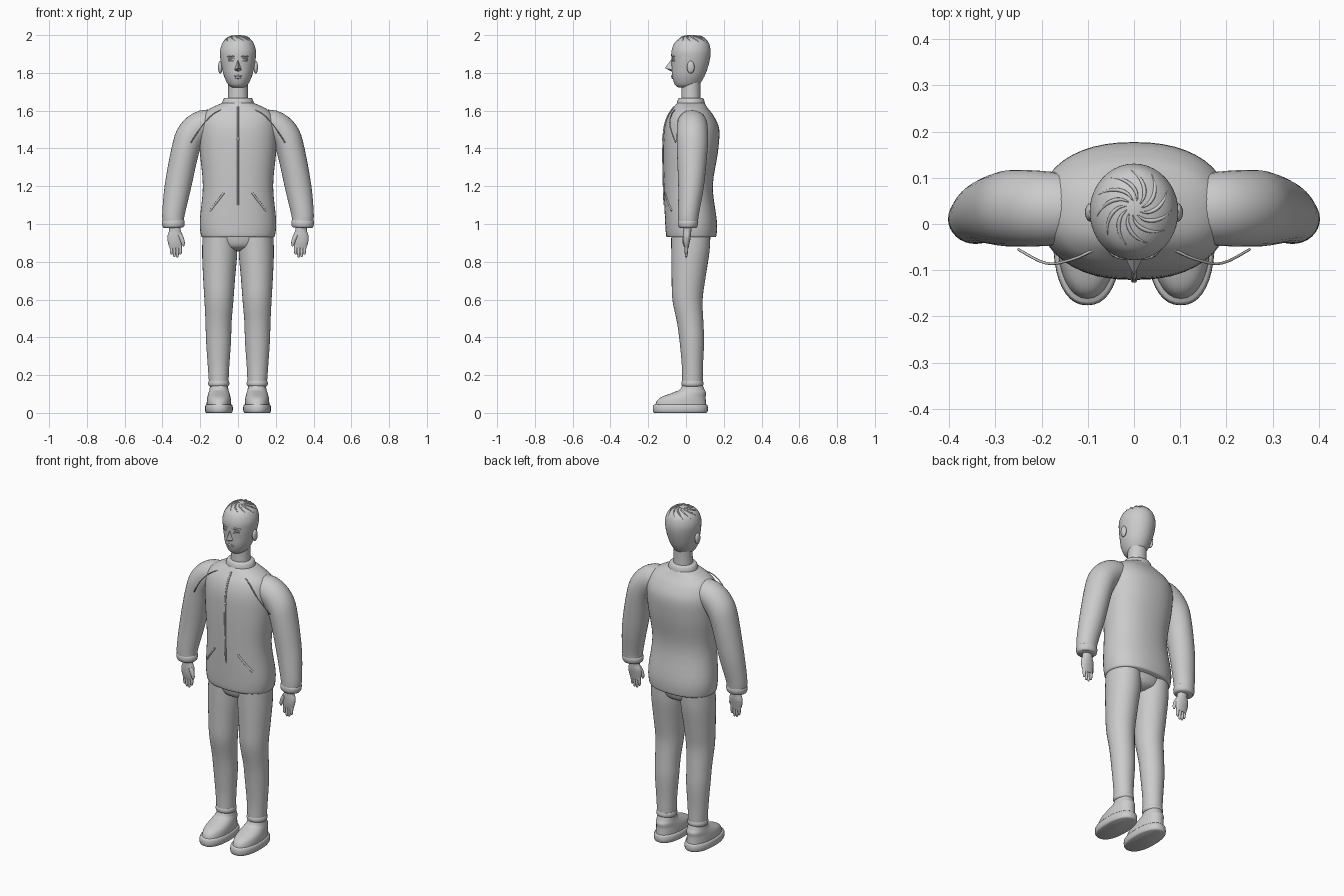
import bpy, bmesh, math
from mathutils import Vector

cube = bpy.data.objects.get("Cube")
if cube:
    bpy.data.objects.remove(cube, do_unlink=True)

grey = bpy.data.materials.new("plain grey")
grey.use_nodes = True
grey.diffuse_color = (0.6, 0.6, 0.6, 1)
grey.node_tree.nodes["Principled BSDF"].inputs["Base Color"].default_value = (0.6, 0.6, 0.6, 1)


def finish(bm, name, angle=50):
    bmesh.ops.recalc_face_normals(bm, faces=bm.faces)
    mesh = bpy.data.meshes.new(name)
    bm.to_mesh(mesh)
    bm.free()
    obj = bpy.data.objects.new(name, mesh)
    bpy.context.collection.objects.link(obj)
    mesh.materials.append(grey)
    bpy.ops.object.select_all(action='DESELECT')
    obj.select_set(True)
    bpy.context.view_layer.objects.active = obj
    bpy.ops.object.shade_smooth_by_angle(angle=math.radians(angle))
    return obj


def spline(keys, steps):
    """Smoothly interpolate the key rings."""
    out = []
    for i in range(len(keys) - 1):
        a, b, c, d = (keys[max(0, min(len(keys) - 1, i + k))] for k in (-1, 0, 1, 2))
        for s in range(steps):
            t = s / steps
            out.append([(2*q + (r - p)*t + (2*p - 5*q + 4*r - u)*t*t
                         + (3*q - p - 3*r + u)*t**3) / 2 for p, q, r, u in zip(a, b, c, d)])
    return out + [list(keys[-1])]


def loft(name, keys, side=1, power=2.0, steps=4, seg=32):
    """Rings (x, y, z, half width, half depth) along a path in the xz plane."""
    rings = spline(keys, steps)
    bm = bmesh.new()
    loops = []
    for i, (x, y, z, rx, ry) in enumerate(rings):
        p, n = rings[max(i - 1, 0)], rings[min(i + 1, len(rings) - 1)]
        tan = Vector((n[0] - p[0], n[2] - p[2])).normalized()
        loop = []
        for k in range(seg):
            a = math.tau * k / seg
            u = math.copysign(abs(math.cos(a)) ** (2 / power), math.cos(a)) * rx
            v = math.copysign(abs(math.sin(a)) ** (2 / power), math.sin(a)) * ry
            loop.append(bm.verts.new((side * (x + tan.y * u), y + v, z - tan.x * u)))
        loops.append(loop)
    for a, b in zip(loops, loops[1:]):
        for k in range(seg):
            bm.faces.new((a[k], a[(k + 1) % seg], b[(k + 1) % seg], b[k]))
    bm.faces.new(loops[0])
    bm.faces.new(loops[-1])
    return finish(bm, name)


def ball(name, centre, size):
    bm = bmesh.new()
    bmesh.ops.create_uvsphere(bm, u_segments=20, v_segments=12, radius=1)
    for v in bm.verts:
        v.co = Vector(centre) + v.co * Vector(size)
    return finish(bm, name)


def tube(name, points, radius, taper=False):
    curve = bpy.data.curves.new(name, 'CURVE')
    curve.dimensions = '3D'
    curve.bevel_depth = radius
    curve.bevel_resolution = 2
    curve.use_fill_caps = True
    line = curve.splines.new('POLY')
    pts = spline([tuple(p) for p in points], 4)
    line.points.add(len(pts) - 1)
    for i, (cp, p) in enumerate(zip(line.points, pts)):
        cp.co = (*p, 1)
        if taper:
            cp.radius = 0.25 + math.sin(math.pi * i / (len(pts) - 1))
    line.use_smooth = True
    curve.materials.append(grey)
    obj = bpy.data.objects.new(name, curve)
    bpy.context.collection.objects.link(obj)
    return obj


def onto(obj, start, direction):
    """First point of the surface along a ray."""
    hit, loc, *_ = obj.ray_cast(Vector(start), Vector(direction))
    return loc if hit else obj.closest_point_on_mesh(Vector(start))[1]


FRONT, DOWN = (0, 1, 0), (0, 0, -1)

# Jacket body and collar
jacket = loft("jacket_body", [
    (0, .028, .93, .19, .128), (0, .028, .945, .197, .134), (0, .026, 1.02, .202, .137),
    (0, .012, 1.2, .186, .130), (0, .024, 1.38, .202, .145), (0, .03, 1.5, .206, .146),
    (0, .026, 1.57, .19, .122), (0, .024, 1.61, .15, .094), (0, .025, 1.64, .085, .073)],
    power=2.25, seg=48)
loft("collar", [(0, .026, 1.62, .084, .074), (0, .026, 1.635, .085, .075),
                (0, .026, 1.66, .078, .069), (0, .026, 1.668, .07, .062)], steps=2)

# Neck and head
loft("neck", [(0, .026, 1.64, .055, .052), (0, .026, 1.7, .052, .05), (0, .027, 1.77, .052, .05)])
head = loft("head", [
    (0, 0, 1.722, .03, .04), (0, .005, 1.738, .052, .064), (0, .012, 1.78, .073, .085),
    (0, .02, 1.83, .086, .096), (0, .025, 1.88, .094, .103), (0, .027, 1.92, .095, .103),
    (0, .03, 1.96, .081, .09), (0, .032, 1.985, .055, .062), (0, .033, 1.997, .022, .026),
    (0, .033, 2.0, .004, .004)], seg=40)
bpy.context.view_layer.update()

# Nose
bm = bmesh.new()
bridge, tip, left, right, root = (bm.verts.new(c) for c in (
    (0, -.074, 1.876), (0, -.112, 1.826), (.025, -.06, 1.812), (-.025, -.06, 1.812), (0, -.07, 1.804)))
for face in ((bridge, tip, left), (bridge, right, tip), (tip, root, left), (tip, right, root),
             (bridge, left, root, right)):
    bm.faces.new(face)
finish(bm, "nose", 30)

# Mouth
for name, z, w in (("upper_lip", 1.783, .022), ("lower_lip", 1.774, .018)):
    tube(name, [onto(head, (x, -.3, z), FRONT) for x in (-w, 0, w)], .0045, True)

# Hair strands swirling from the crown
for i in range(11):
    pts = []
    for k in range(5):
        r, a = .016 + .0165 * k, math.tau * i / 11 + .27 * k
        pts.append(onto(head, (r * math.cos(a), .035 + r * math.sin(a), 2.2), DOWN))
    tube(f"hair_strand_{i + 1}", pts, .0035, True)

# Zip with slider
tube("zip", [onto(jacket, (0, -.5, z), FRONT) for z in (1.1, 1.2, 1.3, 1.4, 1.5, 1.57, 1.62)], .005)
ball("zip_slider", (0, -.121, 1.45), (.007, .006, .012))

# Trouser seat
loft("trouser_seat", [(0, .025, .86, .04, .05), (0, .025, .885, .13, .09), (0, .026, .95, .184, .105)])

for side, tag in ((1, "left"), (-1, "right")):
    # Face details
    ball(f"{tag}_ear", (side * .094, .025, 1.83), (.012, .02, .033))
    ball(f"{tag}_eye", (side * .037, -.06, 1.87), (.016, .013, .007))
    for part, z, w in (("brow", 1.889, .021), ("eyelid", 1.877, .018), ("lower_lid", 1.864, .015)):
        tube(f"{tag}_{part}", [onto(head, (side * (.037 + d), -.3, z - abs(d) * .15), FRONT)
                               for d in (-w, 0, w)], .0035, True)

    # Sleeve and cuff
    loft(f"{tag}_sleeve", [
        (.09, .03, 1.53, .065, .07), (.18, .033, 1.527, .077, .08), (.244, .034, 1.475, .08, .083),
        (.279, .033, 1.39, .074, .081), (.318, .027, 1.2, .07, .068), (.341, .014, 1.06, .06, .056),
        (.343, .011, 1.01, .056, .052)], side)
    loft(f"{tag}_cuff", [(.342, .011, 1.02, .055, .05), (.342, .011, 1.012, .06, .054),
                         (.343, .01, .99, .058, .052), (.343, .01, .98, .05, .045)], side, steps=2)

    # Hand
    loft(f"{tag}_palm", [(.335, .007, 1.0, .03, .024), (.334, .006, .965, .031, .022),
                         (.333, .005, .935, .041, .021), (.331, .003, .9, .039, .016),
                         (.329, .003, .872, .031, .01)], side, seg=20)
    for n, (x, end) in enumerate(((.305, .838), (.321, .823), (.337, .825), (.352, .838))):
        loft(f"{tag}_finger_{n + 1}", [(x + .003, .003, .892, .009, .01), (x, .002, .865, .0085, .009),
                                       (x, .001, end + .008, .007, .007), (x, .001, end, .003, .003)],
             side, steps=2, seg=12)
    loft(f"{tag}_thumb", [(.31, -.003, .945, .013, .013), (.297, -.006, .92, .012, .012),
                          (.29, -.008, .895, .009, .009), (.29, -.008, .882, .004, .004)],
         side, steps=2, seg=12)

    # Shoulder seam and pocket
    tube(f"{tag}_shoulder_seam", [(side * .085, -.055, 1.607), (side * .135, -.077, 1.58),
                                  (side * .19, -.085, 1.52), (side * .25, -.055, 1.43)], .003)
    tube(f"{tag}_pocket", [onto(jacket, (side * (.075 + .073 * t), -.5, 1.165 - .095 * t), FRONT)
                           for t in (0, .5, 1)], .0055)

    # Trouser leg with hem
    loft(f"{tag}_trouser_leg", [
        (.096, .026, .96, .09, .104), (.097, .023, .85, .093, .101), (.1, .014, .72, .085, .09),
        (.101, .008, .6, .077, .08), (.103, .022, .48, .069, .07), (.103, .031, .38, .066, .065),
        (.103, .034, .25, .057, .056), (.102, .034, .165, .052, .055)], side)
    loft(f"{tag}_hem", [(.102, .034, .17, .053, .055), (.102, .034, .16, .056, .058),
                        (.102, .034, .147, .055, .057), (.102, .034, .14, .049, .051)], side, steps=2)

    # Shoe
    loft(f"{tag}_sole", [(.101, -.03, 0, .066, .138), (.101, -.03, .008, .073, .145),
                         (.101, -.03, .035, .073, .145), (.101, -.03, .045, .067, .139)],
         side, 2.3, 2, 40)
    loft(f"{tag}_shoe_upper", [
        (.101, -.028, .04, .065, .135), (.101, -.024, .065, .064, .129), (.101, -.012, .085, .061, .116),
        (.101, .018, .107, .055, .088), (.101, .033, .125, .05, .064), (.101, .035, .16, .044, .05)],
        side, 2.15)
